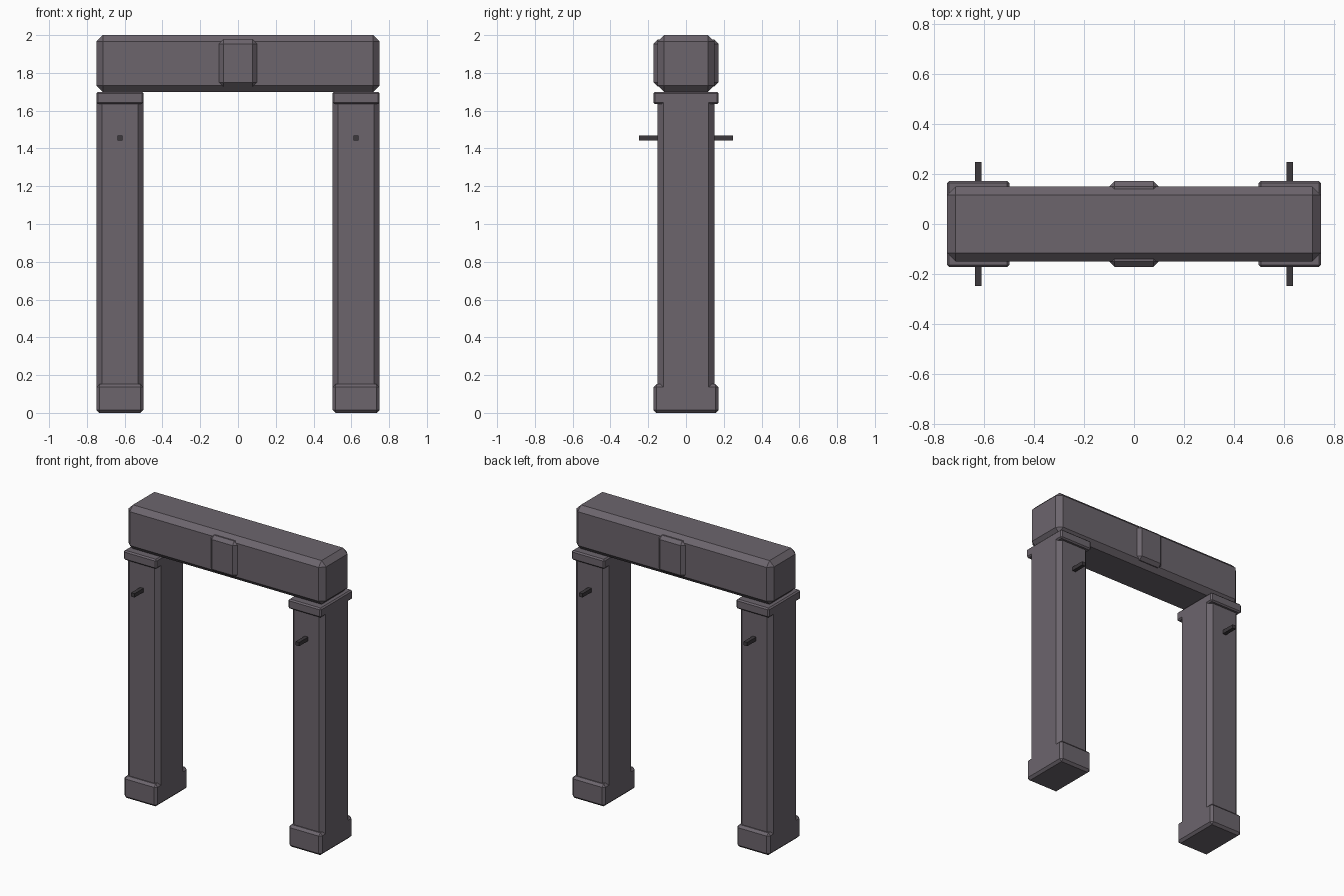
import bpy, bmesh

if "Cube" in bpy.data.objects:
    bpy.data.objects.remove(bpy.data.objects["Cube"])


def material(name, rgb):
    m = bpy.data.materials.new(name)
    m.diffuse_color = (*rgb, 1)
    m.use_nodes = True
    m.node_tree.nodes["Principled BSDF"].inputs["Base Color"].default_value = m.diffuse_color
    return m


STONE = material("grey stone", (0.15, 0.13, 0.152))
IRON = material("dark iron", (0.045, 0.04, 0.045))


def block(name, lo, hi, mat, bevel=0.0, vertical_only=False):
    """Box between two corners with chamfered edges."""
    bm = bmesh.new()
    bmesh.ops.create_cube(bm, size=1)
    for v in bm.verts:
        v.co = [(a + b) / 2 + c * (b - a) for a, b, c in zip(lo, hi, v.co)]
    if bevel:
        edges = [e for e in bm.edges if not vertical_only
                 or abs(e.verts[0].co.z - e.verts[1].co.z) > 1e-4]
        bmesh.ops.bevel(bm, geom=edges, offset=bevel, segments=1,
                        profile=0.5, affect='EDGES')
    mesh = bpy.data.meshes.new(name)
    bm.to_mesh(mesh)
    bm.free()
    mesh.materials.append(mat)
    obj = bpy.data.objects.new(name, mesh)
    bpy.context.collection.objects.link(obj)
    return obj


# lintel across the top
block("lintel", (-0.75, -0.15, 1.70), (0.75, 0.15, 2.0), STONE, 0.034)

# raised keystone showing on front and back
block("keystone", (-0.1, -0.172, 1.728), (0.1, 0.172, 1.976), STONE, 0.022)

for side, x in (("left", -0.625), ("right", 0.625)):
    a, b = x - 0.125, x + 0.125
    # pillar with plinth and capital, flush on the inner and outer faces
    block(side + "_pillar", (a, -0.15, 0.02), (b, 0.15, 1.685), STONE, 0.03, True)
    block(side + "_plinth", (a, -0.173, 0), (b, 0.173, 0.152), STONE, 0.016)
    block(side + "_capital", (a, -0.173, 1.635), (b, 0.173, 1.70), STONE, 0.009)
    # pegs sticking out of front and back
    for face, s in (("front", -1), ("back", 1)):
        y0, y1 = sorted((s * 0.14, s * 0.248))
        block(f"{side}_{face}_peg", (x - 0.013, y0, 1.442),
              (x + 0.013, y1, 1.468), IRON)
